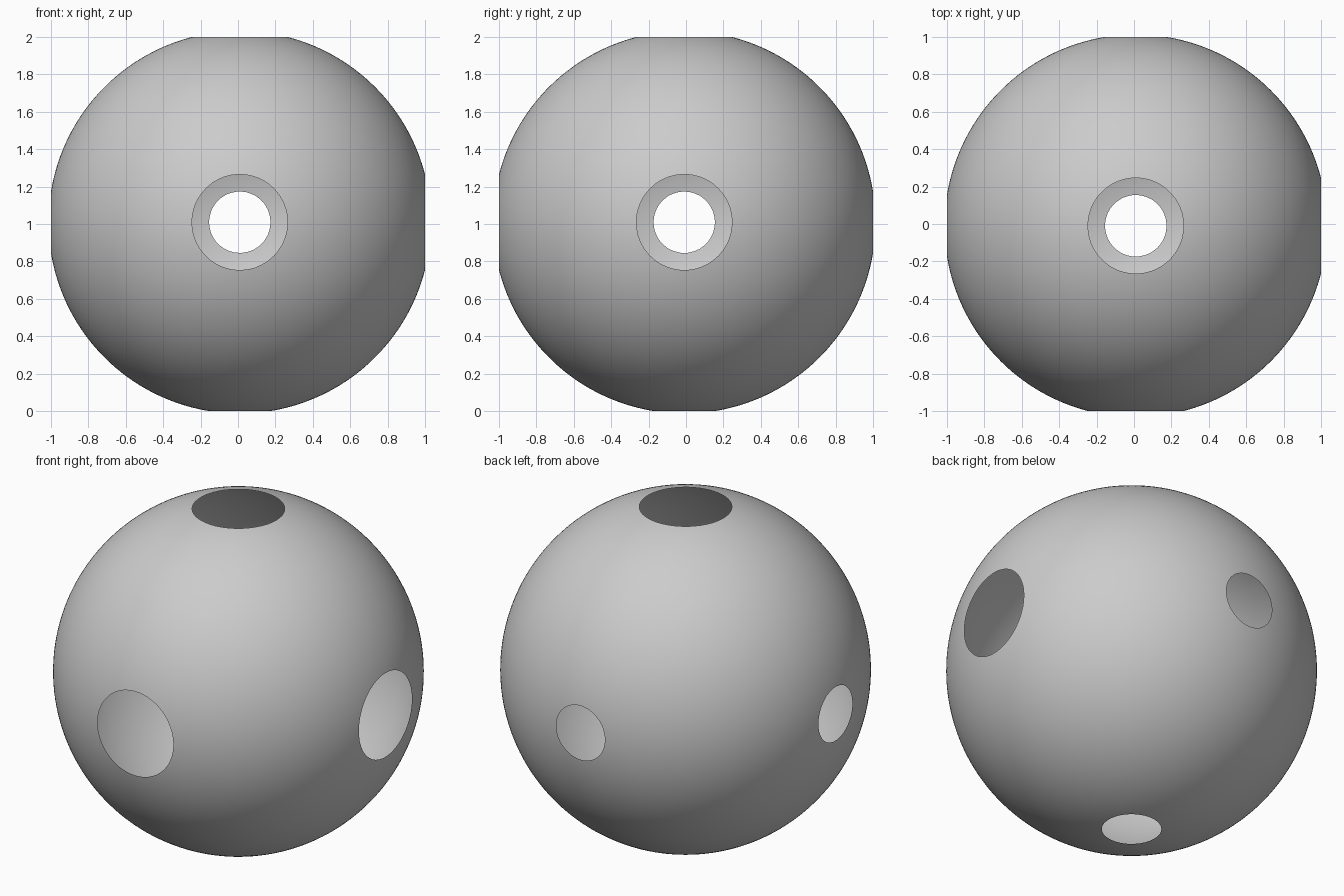
import bpy
import bmesh
from math import sqrt
from mathutils import Vector

if "Cube" in bpy.data.objects:
    bpy.data.objects.remove(bpy.data.objects["Cube"])

BIG, SMALL = 0.256, 0.165      # radii of the two hole sizes
R = 1.0228                     # shell radius before the caps are cut off
C = Vector((0.0095, -0.0095, 1.0095))

# Hollow thin-walled ball
bm = bmesh.new()
bmesh.ops.create_icosphere(bm, subdivisions=6, radius=R)
bmesh.ops.translate(bm, verts=bm.verts, vec=C)


def cut_hole(direction, radius):
    """Slice off a cap, leaving a round opening of the given radius."""
    n = Vector(direction)
    bmesh.ops.bisect_plane(
        bm, geom=bm.verts[:] + bm.edges[:] + bm.faces[:], dist=1e-6,
        plane_co=C + n * sqrt(R * R - radius * radius), plane_no=n,
        clear_outer=True)


# Large openings at right, front and top; small ones opposite
for d in ((1, 0, 0), (0, -1, 0), (0, 0, 1)):
    cut_hole(d, BIG)
    cut_hole([-v for v in d], SMALL)

mesh = bpy.data.meshes.new("hollow_ball")
bm.to_mesh(mesh)
bm.free()
ball = bpy.data.objects.new("hollow_ball", mesh)
bpy.context.collection.objects.link(ball)
for p in mesh.polygons:
    p.use_smooth = True
